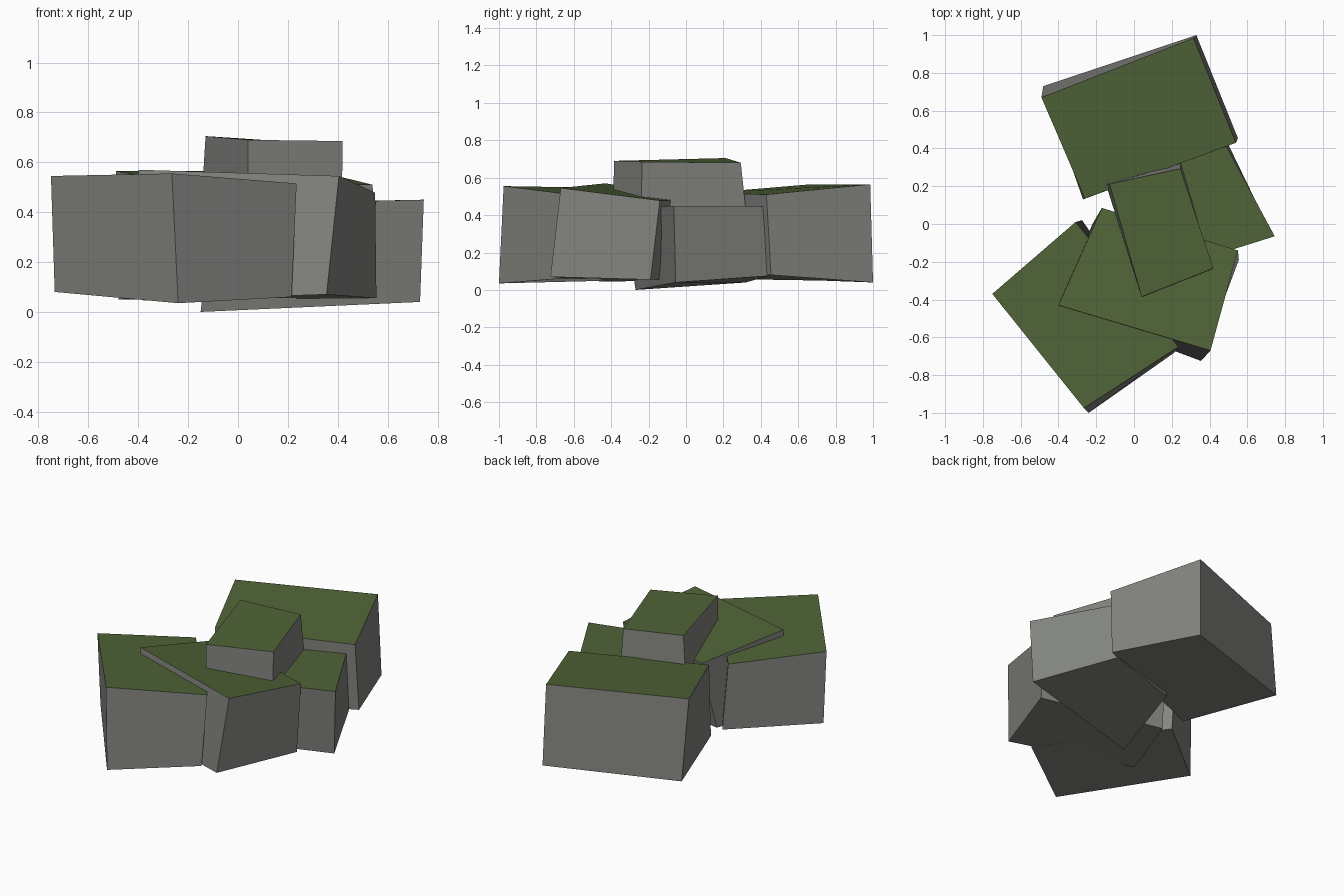
import bpy


def material(name, rgb):
    m = bpy.data.materials.new(name)
    m.diffuse_color = (*rgb, 1)
    return m


stone = material("grey stone", (0.23, 0.235, 0.215))
grass = material("moss green", (0.08, 0.125, 0.038))


def block(name, top, bottom):
    """Irregular six-sided block: four top and four bottom corners, counterclockwise."""
    faces = [(3, 2, 1, 0), (4, 5, 6, 7)]
    faces += [(i, (i + 1) % 4, (i + 1) % 4 + 4, i + 4) for i in range(4)]
    me = bpy.data.meshes.new(name)
    me.from_pydata(bottom + top, [], faces)
    me.materials.append(stone)
    me.materials.append(grass)
    for p in me.polygons:  # upward faces are mossy
        p.material_index = 1 if p.normal.z > 0.7 else 0
    ob = bpy.data.objects.new(name, me)
    bpy.context.collection.objects.link(ob)
    return ob


# Large rock at the back
block("back_rock",
      [(-0.26, 0.135, 0.52), (0.54, 0.43, 0.51), (0.315, 0.985, 0.565), (-0.49, 0.67, 0.565)],
      [(-0.27, 0.13, 0.06), (0.55, 0.455, 0.08), (0.33, 1.0, 0.04), (-0.48, 0.73, 0.05)])

# Large rock at the front left
block("front_left_rock",
      [(-0.75, -0.37, 0.545), (-0.265, -0.975, 0.555), (0.235, -0.65, 0.515), (-0.31, 0.01, 0.49)],
      [(-0.735, -0.36, 0.08), (-0.24, -1.0, 0.035), (0.215, -0.68, 0.06), (-0.275, 0.02, 0.06)])

# Tilted rock at the front right, cutting through its neighbour
block("front_right_rock",
      [(-0.40, -0.43, 0.57), (0.405, -0.67, 0.545), (0.55, -0.14, 0.478), (-0.17, 0.085, 0.485)],
      [(-0.38, -0.45, 0.045), (0.355, -0.725, 0.07), (0.555, -0.19, 0.055), (-0.22, 0.0, 0.05)])

# Lower rock on the right
block("right_rock",
      [(-0.10, -0.33, 0.43), (0.745, -0.065, 0.45), (0.49, 0.41, 0.445), (0.0, 0.25, 0.44)],
      [(-0.15, -0.27, 0.0), (0.73, -0.055, 0.04), (0.49, 0.44, 0.075), (0.02, 0.32, 0.04)])

# Small rock on top
block("top_rock",
      [(0.04, -0.385, 0.69), (0.42, -0.235, 0.685), (0.245, 0.293, 0.68), (-0.13, 0.212, 0.705)],
      [(0.04, -0.39, 0.38), (0.415, -0.24, 0.38), (0.25, 0.325, 0.38), (-0.15, 0.215, 0.38)])
